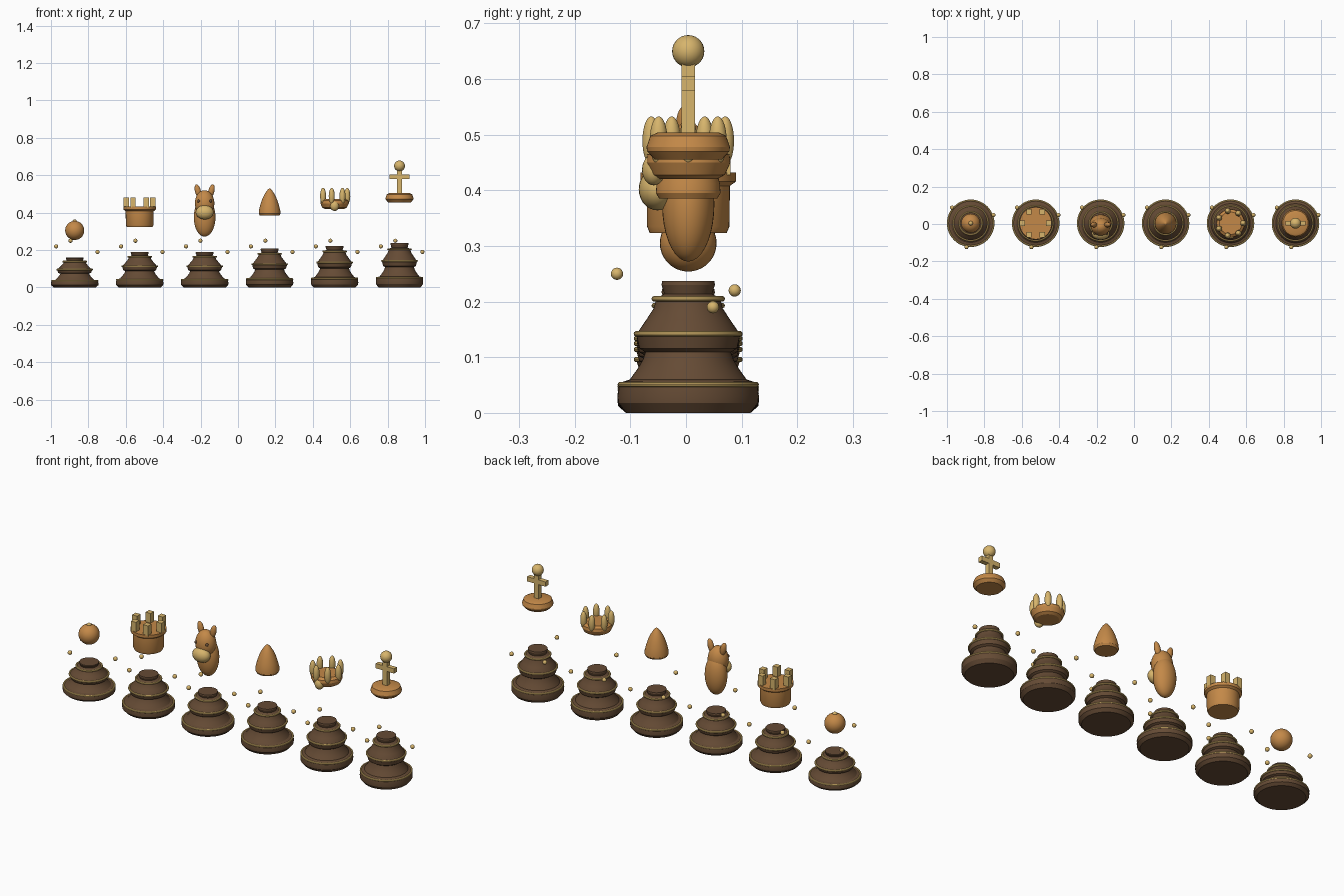
import bpy, bmesh
from math import sin, cos, pi, radians

if "Cube" in bpy.data.objects:
    bpy.data.objects.remove(bpy.data.objects["Cube"])

CY = 0.004


def material(name, rgb):
    m = bpy.data.materials.new(name)
    m.diffuse_color = (*rgb, 1)
    m.use_nodes = True
    m.node_tree.nodes["Principled BSDF"].inputs["Base Color"].default_value = m.diffuse_color
    return m


DARK = material("dark_wood", (0.13, 0.07, 0.035))
WOOD = material("warm_wood", (0.55, 0.25, 0.065))
GOLD = material("brass", (0.68, 0.46, 0.15))


def finish(ob, name, mat, smooth=True):
    ob.name = name
    ob.data.materials.append(mat)
    if smooth:
        bpy.ops.object.select_all(action='DESELECT')
        ob.select_set(True)
        bpy.context.view_layer.objects.active = ob
        bpy.ops.object.shade_smooth_by_angle(angle=radians(25))
    return ob


def lathe(name, profile, x, mat, n=48):
    """Revolve (radius, z) points around a vertical axis, capped at both ends."""
    bm = bmesh.new()
    rings = [[bm.verts.new((r * cos(2 * pi * k / n), r * sin(2 * pi * k / n), z))
              for k in range(n)] for r, z in profile]
    for a, b in zip(rings, rings[1:]):
        for k in range(n):
            j = (k + 1) % n
            bm.faces.new((a[k], a[j], b[j], b[k]))
    bm.faces.new(rings[0][::-1])
    bm.faces.new(rings[-1])
    me = bpy.data.meshes.new(name)
    bm.to_mesh(me)
    bm.free()
    ob = bpy.data.objects.new(name, me)
    bpy.context.collection.objects.link(ob)
    ob.location = (x, CY, 0)
    return finish(ob, name, mat)


def ball(name, loc, size, mat, rot=(0, 0, 0), seg=24):
    bpy.ops.mesh.primitive_uv_sphere_add(segments=seg, ring_count=seg // 2 + 2, radius=1,
                                         location=(loc[0], loc[1] + CY, loc[2]), rotation=rot)
    ob = bpy.context.object
    ob.scale = size
    return finish(ob, name, mat)


def box(name, loc, size, mat):
    bpy.ops.mesh.primitive_cube_add(size=1, location=(loc[0], loc[1] + CY, loc[2]))
    ob = bpy.context.object
    ob.scale = size
    return finish(ob, name, mat, False)


def ring(name, x, z, r, minor):
    bpy.ops.mesh.primitive_torus_add(location=(x, CY, z), major_radius=r, minor_radius=minor,
                                     major_segments=48, minor_segments=10)
    return finish(bpy.context.object, name, GOLD)


# Turned bases with brass rings and floating pegs; each base is stretched to its height
pieces = ["pawn", "rook", "knight", "bishop", "queen", "king"]
heights = [0.16, 0.19, 0.19, 0.208, 0.223, 0.237]
X = {p: -0.873 + 0.3473 * i for i, p in enumerate(pieces)}
base = [(0.112, 0), (0.126, 0.018), (0.127, 0.03), (0.125, 0.046), (0.117, 0.056), (0.105, 0.06),
        (0.092, 0.078), (0.082, 0.095), (0.077, 0.109), (0.088, 0.116), (0.093, 0.138),
        (0.09, 0.146), (0.075, 0.168), (0.062, 0.188), (0.057, 0.207), (0.05, 0.21),
        (0.043, 0.214), (0.048, 0.23), (0.047, 0.237)]
for p, h in zip(pieces, heights):
    s, x = h / 0.237, X[p]
    lathe(p + "_base", [(r, z * s) for r, z in base], x, DARK)
    ring(p + "_foot_ring", x, 0.051 * s, 0.122, 0.005)
    ring(p + "_waist_ring", x, 0.142 * s, 0.093, 0.005)
    ring(p + "_collar_ring", x, 0.205 * s, 0.061, 0.005)
    for k, z in enumerate((0.19, 0.22, 0.25)):
        a = radians(20 + 120 * k)
        ball(p + "_peg", (x + 0.13 * cos(a), 0.13 * sin(a), z), (0.011,) * 3, GOLD, seg=16)

# Pawn: ball head with a small finial
x = X["pawn"]
ball("pawn_head", (x, 0, 0.305), (0.051,) * 3, WOOD, seg=32)
ball("pawn_finial", (x, 0, 0.352), (0.012,) * 3, GOLD, seg=16)

# Rook: tower and six merlons
x = X["rook"]
lathe("rook_tower", [(0.069, 0.323), (0.074, 0.335), (0.075, 0.408), (0.086, 0.416),
                     (0.086, 0.432)], x, WOOD)
for k in range(6):
    a = k * pi / 3
    box("rook_merlon", (x + 0.071 * cos(a), 0.071 * sin(a), 0.455), (0.029, 0.029, 0.055), GOLD)

# Knight: neck, head, muzzle, ears, eyes
x = X["knight"]
ball("knight_neck", (x, 0.0, 0.375), (0.058, 0.047, 0.103), WOOD, seg=32)
ball("knight_head", (x, -0.018, 0.45), (0.052, 0.048, 0.07), WOOD, seg=32)
ball("knight_muzzle", (x, -0.055, 0.402), (0.048, 0.034, 0.038), GOLD)
for s in (-1, 1):
    ball("knight_ear", (x + s * 0.036, -0.008, 0.515), (0.016, 0.014, 0.037), WOOD,
         (0, s * radians(14), 0))
    ball("knight_eye", (x + s * 0.032, -0.054, 0.462), (0.008,) * 3, DARK, seg=12)

# Bishop: pointed cap
lathe("bishop_cap", [(0.052, 0.385), (0.058, 0.395), (0.057, 0.412), (0.05, 0.44), (0.041, 0.468),
                     (0.029, 0.495), (0.016, 0.516), (0.006, 0.527), (0.001, 0.529)],
      X["bishop"], WOOD)

# Queen: bowl, seven petals and a front drop
x = X["queen"]
lathe("queen_bowl", [(0.052, 0.42), (0.066, 0.428), (0.076, 0.45), (0.074, 0.464), (0.06, 0.474)],
      x, WOOD)
for k in range(7):
    a = 2 * pi * k / 7
    ball("queen_petal", (x + 0.068 * cos(a), 0.068 * sin(a), 0.489), (0.016, 0.016, 0.044), GOLD)
ball("queen_drop", (x, -0.062, 0.437), (0.024, 0.021, 0.028), GOLD)

# King: disc, cross and orb
x = X["king"]
lathe("king_disc", [(0.06, 0.455), (0.074, 0.47), (0.075, 0.478), (0.068, 0.498), (0.055, 0.504)],
      x, WOOD)
box("king_cross_post", (x, 0, 0.565), (0.026, 0.024, 0.13), GOLD)
box("king_cross_bar", (x, 0, 0.592), (0.107, 0.024, 0.025), GOLD)
ball("king_orb", (x, 0, 0.65), (0.029,) * 3, GOLD)
